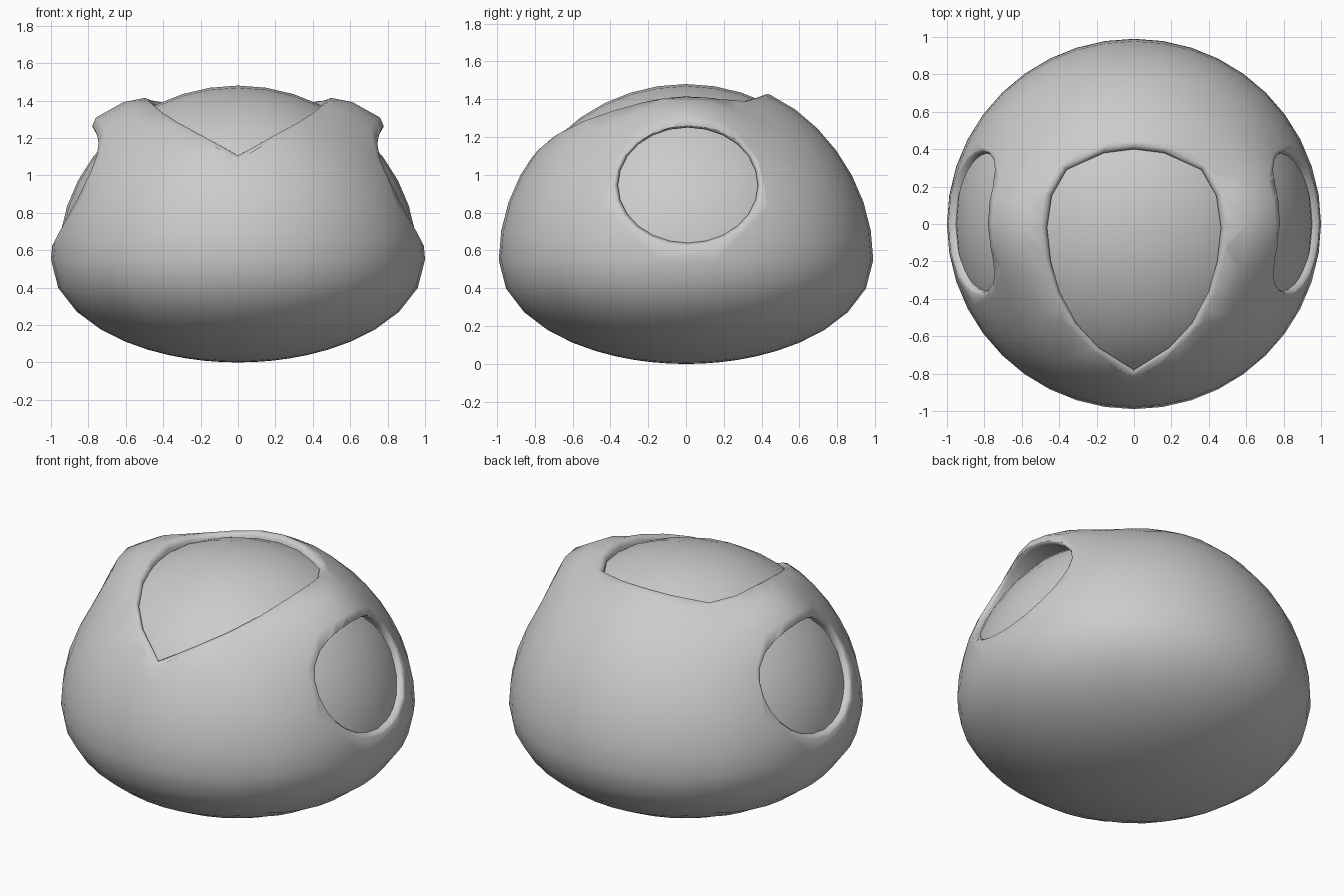
import bpy, bmesh, math
from mathutils import Vector

if "Cube" in bpy.data.objects:
    bpy.data.objects.remove(bpy.data.objects["Cube"])

CZ = 0.55  # height of the widest ring


def bump(d):
    # raised shoulders and a slightly lifted back collar
    s = 1.0
    for side in (-1, 1):
        c = Vector((0.68 * side, 0.02, 0.73)).normalized()
        e = d - c
        along_y = e.y / 0.30
        across = math.hypot(e.x, e.z) / 0.20
        s += 0.10 * math.exp(-along_y ** 2 - across ** 2)
    e = d - Vector((0, 0.5, 0.866))
    return s + 0.015 * math.exp(-e.length_squared / 0.12)


def level(p):
    # below 1 inside the garment surface, above 1 outside
    q = p - Vector((0, 0, CZ))
    h = 0.96 if q.z > 0 else 0.55
    return Vector((q.x, q.y / 0.99, q.z / h)).length / bump(q.normalized())


def hit(start, axis):
    # distance from an inside point to the garment surface
    lo, hi = 0.0, 1.5
    for _ in range(40):
        m = (lo + hi) / 2
        if level(start + axis * m) < 1:
            lo = m
        else:
            hi = m
    return lo


def make_object(name, bm):
    bmesh.ops.recalc_face_normals(bm, faces=bm.faces[:])
    me = bpy.data.meshes.new(name)
    bm.to_mesh(me)
    bm.free()
    ob = bpy.data.objects.new(name, me)
    bpy.context.collection.objects.link(ob)
    return ob


def quad_ball(name, place):
    # evenly divided quad sphere, every direction mapped by place()
    bm = bmesh.new()
    bmesh.ops.create_cube(bm, size=2)
    bmesh.ops.subdivide_edges(bm, edges=bm.edges[:], cuts=9, use_grid_fill=True)
    for v in bm.verts:
        v.co = place(Vector([math.tan(c * math.pi / 4) for c in v.co]).normalized())
    return make_object(name, bm)


def garment_point(d):
    p = Vector((0, 0, CZ))
    return p + d * hit(p, d)


def body_point(d):
    return Vector((0.96 * d.x, 0.95 * d.y, CZ + d.z * (0.93 if d.z > 0 else 0.52)))


def opening_cutter(name, outline, center, axis):
    # plug that follows the surface and flares outward for a rounded rim
    bm = bmesh.new()
    rings = []
    for scale, offset in ((1.0, None), (1.0, -0.035), (1.03, -0.012), (1.085, 0.006), (1.11, 0.4)):
        ring = []
        for p in outline:
            q = center + (p - center) * scale
            ring.append(bm.verts.new(q if offset is None else q + axis * (hit(q, axis) + offset)))
        rings.append(ring)
    n = len(outline)
    for a, b in zip(rings, rings[1:]):
        for i in range(n):
            j = (i + 1) % n
            bm.faces.new((a[i], a[j], b[j], b[i]))
    bm.faces.new(rings[0])
    bm.faces.new(rings[-1])
    bmesh.ops.triangulate(bm, faces=[f for f in bm.faces if len(f.verts) > 4])
    ob = make_object(name, bm)
    ob.hide_render = True
    return ob


# rounded inner body and the garment around it
body = quad_ball("inner_body", body_point)
garment = quad_ball("garment", garment_point)

# neck opening: round at the back, pointed at the front
half = [(0.16, 0.38), (0.36, 0.29), (0.44, 0.15), (0.465, -0.02), (0.445, -0.2),
        (0.40, -0.36), (0.31, -0.53), (0.19, -0.66)]
neck = [(0, 0.40)] + half + [(0, -0.78)] + [(-x, y) for x, y in reversed(half)]
cutters = [opening_cutter("neck_cutter", [Vector((x, y, 0.6)) for x, y in neck],
                          Vector((0, -0.15, 0.6)), Vector((0, 0, 1)))]

# arm openings
for side in (-1, 1):
    mid = Vector((0.45 * side, 0.01, 0.945))
    ring = [mid + Vector((0, 0.37 * math.cos(a), 0.305 * math.sin(a)))
            for a in (2 * math.pi * i / 24 for i in range(24))]
    cutters.append(opening_cutter("arm_cutter", ring, mid, Vector((side, 0, 0))))

bpy.context.view_layer.objects.active = garment
for c in cutters:
    mod = garment.modifiers.new("opening", 'BOOLEAN')
    mod.operation = 'DIFFERENCE'
    mod.solver = 'EXACT'
    mod.object = c
    bpy.ops.object.modifier_apply(modifier=mod.name)
for c in cutters:
    bpy.data.objects.remove(c)

# smooth shading
for ob in (body, garment):
    bpy.ops.object.select_all(action='DESELECT')
    ob.select_set(True)
    bpy.context.view_layer.objects.active = ob
    bpy.ops.object.shade_smooth_by_angle(angle=math.radians(55))
